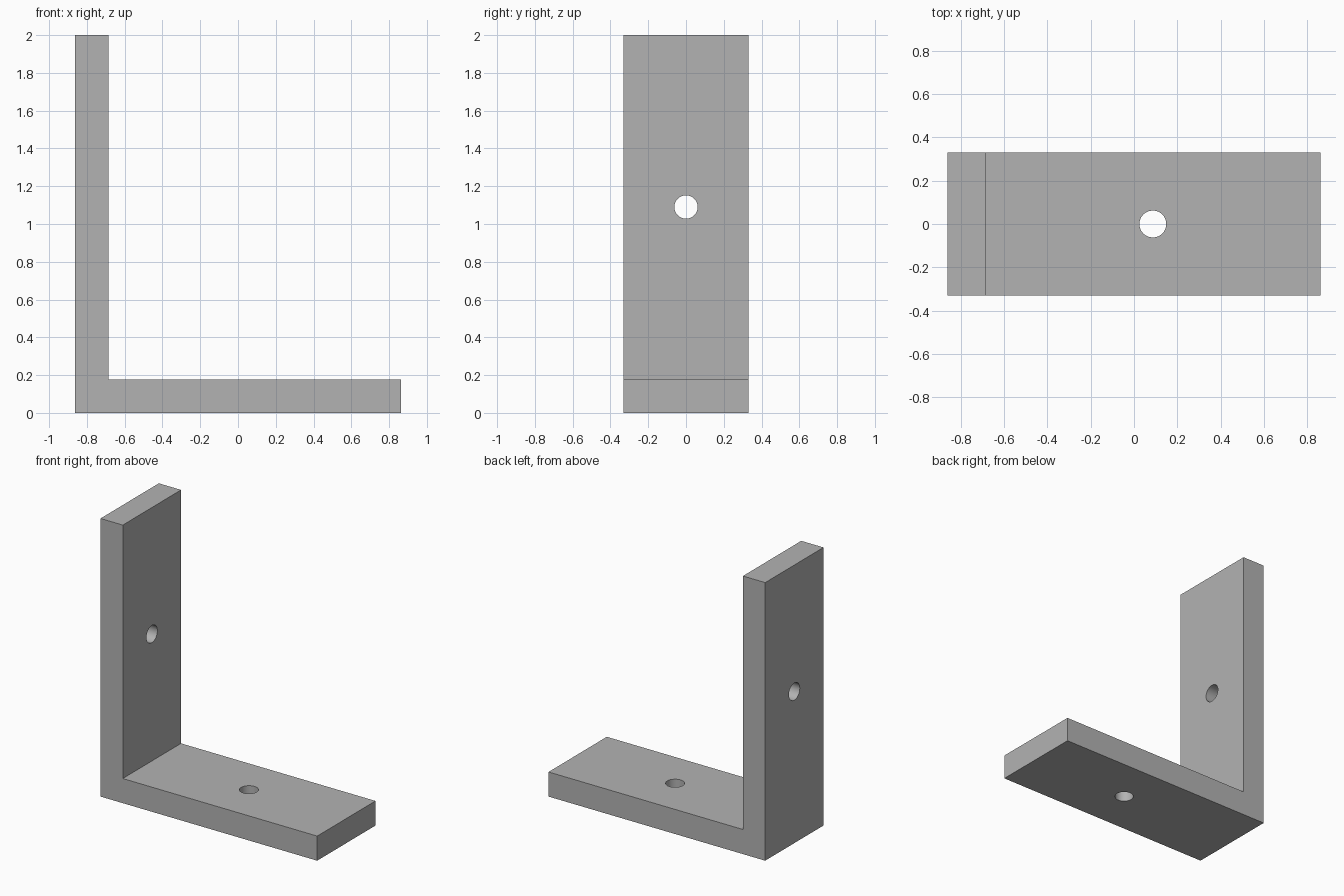
import bpy, bmesh, math
from mathutils import Vector

cube = bpy.data.objects.get("Cube")
if cube:
    bpy.data.objects.remove(cube, do_unlink=True)

HALF_X, HALF_Y, HEIGHT, THICK = 0.862, 0.331, 2.0, 0.177
HOLE_RADIUS = 0.062
HOLE_X, HOLE_Z = 0.087, 1.09

grey = bpy.data.materials.new("plain_grey")
grey.use_nodes = True
colour = (0.45, 0.45, 0.45, 1)
grey.diffuse_color = colour
grey.node_tree.nodes["Principled BSDF"].inputs["Base Color"].default_value = colour

# L-shaped profile extruded along y
inner_x = -HALF_X + THICK
profile = [(-HALF_X, 0), (HALF_X, 0), (HALF_X, THICK),
           (inner_x, THICK), (inner_x, HEIGHT), (-HALF_X, HEIGHT)]
bm = bmesh.new()
face = bm.faces.new([bm.verts.new((x, -HALF_Y, z)) for x, z in profile])
extruded = bmesh.ops.extrude_face_region(bm, geom=[face])["geom"]
bmesh.ops.translate(bm, vec=Vector((0, 2 * HALF_Y, 0)),
                    verts=[g for g in extruded if isinstance(g, bmesh.types.BMVert)])
bmesh.ops.recalc_face_normals(bm, faces=bm.faces)
mesh = bpy.data.meshes.new("angle_bracket")
bm.to_mesh(mesh)
bm.free()
mesh.materials.append(grey)
bracket = bpy.data.objects.new("angle_bracket", mesh)
bpy.context.collection.objects.link(bracket)


def drill(name, location, rotation):
    """Cut a round bolt hole through one arm."""
    bpy.ops.mesh.primitive_cylinder_add(vertices=48, radius=HOLE_RADIUS, depth=2 * THICK,
                                        location=location, rotation=rotation)
    cutter = bpy.context.object
    cutter.name = name
    cutter.data.materials.append(grey)
    cut = bracket.modifiers.new(name, 'BOOLEAN')
    cut.operation, cut.solver, cut.object = 'DIFFERENCE', 'EXACT', cutter
    bpy.context.view_layer.objects.active = bracket
    bpy.ops.object.modifier_apply(modifier=cut.name)
    bpy.data.objects.remove(cutter, do_unlink=True)


# One hole in each arm
drill("base_hole", (HOLE_X, 0, THICK / 2), (0, 0, 0))
drill("upright_hole", (-HALF_X + THICK / 2, 0, HOLE_Z), (0, math.pi / 2, 0))

# Smooth hole walls, sharp outer edges
bpy.ops.object.select_all(action='DESELECT')
bracket.select_set(True)
bpy.context.view_layer.objects.active = bracket
bpy.ops.object.shade_smooth_by_angle(angle=math.radians(30))
